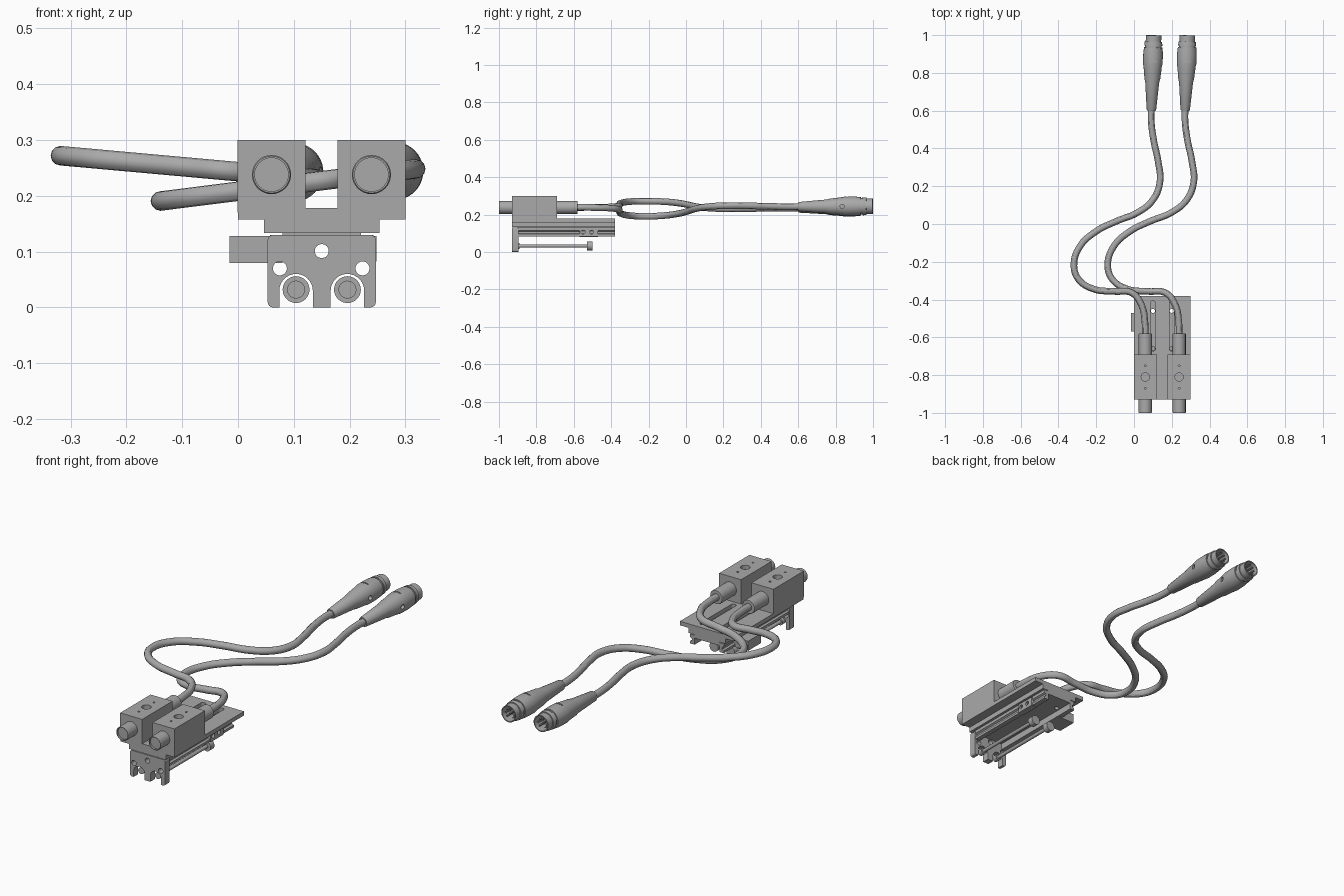
import bpy, bmesh, math
from mathutils import Vector

cube = bpy.data.objects.get("Cube")
if cube:
    bpy.data.objects.remove(cube, do_unlink=True)

GREY = (0.4, 0.4, 0.4, 1)
metal = bpy.data.materials.new("plain grey")
metal.use_nodes = True
metal.diffuse_color = GREY
metal.node_tree.nodes["Principled BSDF"].inputs["Base Color"].default_value = GREY
AXES = {"x": Vector((1, 0, 0)), "y": Vector((0, 1, 0)), "z": Vector((0, 0, 1))}
MID = 0.15


def finish(name, bm):
    bmesh.ops.recalc_face_normals(bm, faces=bm.faces)
    mesh = bpy.data.meshes.new(name)
    bm.to_mesh(mesh)
    bm.free()
    mesh.materials.append(metal)
    obj = bpy.data.objects.new(name, mesh)
    bpy.context.collection.objects.link(obj)
    return obj


def box(name, x0, x1, y0, y1, z0, z1):
    bm = bmesh.new()
    bmesh.ops.create_cube(bm, size=1)
    for v in bm.verts:
        v.co = Vector(((x0 + x1) / 2 + v.co.x * (x1 - x0),
                       (y0 + y1) / 2 + v.co.y * (y1 - y0),
                       (z0 + z1) / 2 + v.co.z * (z1 - z0)))
    return finish(name, bm)


def turned(name, start, direction, profile, sides=32):
    """Revolve (distance, radius) pairs about an axis; the ends are capped."""
    bm = bmesh.new()
    turn = Vector(direction).to_track_quat("Z", "Y")
    rings = []
    for d, r in profile:
        angles = [math.tau * i / sides for i in range(sides)]
        rings.append([bm.verts.new(Vector(start) + turn @ Vector(
            (r * math.cos(a), r * math.sin(a), d))) for a in angles])
    for a, b in zip(rings, rings[1:]):
        for i in range(sides):
            j = (i + 1) % sides
            bm.faces.new((a[i], a[j], b[j], b[i]))
    bm.faces.new(rings[0])
    bm.faces.new(rings[-1])
    return finish(name, bm)


def rod(name, start, axis, length, r, sides=32):
    return turned(name, start, AXES[axis], [(0, r), (length, r)], sides)


def extrude_y(name, points, y0, y1):
    bm = bmesh.new()
    face = bm.faces.new([bm.verts.new((x, y0, z)) for x, z in points])
    moved = bmesh.ops.extrude_face_region(bm, geom=[face])["geom"]
    bmesh.ops.translate(bm, vec=(0, y1 - y0, 0),
                        verts=[v for v in moved if isinstance(v, bmesh.types.BMVert)])
    return finish(name, bm)


def cut(obj, cutters):
    """Subtract the cutters, then discard them."""
    for c in cutters:
        m = obj.modifiers.new("cut", "BOOLEAN")
        m.operation, m.solver, m.object = "DIFFERENCE", "EXACT", c
    graph = bpy.context.evaluated_depsgraph_get()
    mesh = bpy.data.meshes.new_from_object(obj.evaluated_get(graph))
    obj.modifiers.clear()
    obj.data = mesh
    for c in cutters:
        bpy.data.objects.remove(c, do_unlink=True)


# Mounting plate with two long slots, and the carriage beneath it
plate = box("mounting_plate", 0, 0.30, -0.93, -0.38, 0.158, 0.178)
slots = []
for x in (0.1, 0.2):
    slots.append(box("slot", x - 0.013, x + 0.013, -0.66, -0.42, 0.15, 0.2))
    slots += [rod("slot_end", (x, y, 0.15), "z", 0.05, 0.013) for y in (-0.66, -0.42)]
cut(plate, slots)
carriage = box("carriage", 0.047, 0.253, -0.93, -0.38, 0.133, 0.158)

# Grooved channel rail, open underneath
half = [(0.07, 0.133), (0.07, 0.13), (0.093, 0.13), (0.093, 0.115),
        (0.084, 0.11), (0.084, 0.1), (0.093, 0.095), (0.093, 0.083),
        (0.068, 0.083), (0.068, 0.115)]
rail = extrude_y("channel_rail", [(MID + x, z) for x, z in half]
                 + [(MID - x, z) for x, z in reversed(half)], -0.9, -0.38)
for part in (carriage, rail):
    cut(part, [rod("screw_hole", (x, y, 0.1), "z", 0.1, 0.011)
               for x in (0.1, 0.2) for y in (-0.66, -0.46)])

# Front end plate with rounded corners, three holes and two arched notches
corners = [(0.053, 0, 0), (0.247, 0, 90), (0.247, 0.13, 180), (0.053, 0.13, 270)]
outline = []
for x, z, turn in corners:
    r = 0.01
    cx = x + (r if x < MID else -r)
    cz = z + (r if z < 0.05 else -r)
    for k in range(5):
        a = math.radians(180 + turn + 22.5 * k)
        outline.append((cx + r * math.cos(a), cz + r * math.sin(a)))
end_plate = extrude_y("front_end_plate", outline, -0.93, -0.895)
holes = [rod("hole", (x, -1, z), "y", 0.2, 0.0125)
         for x, z in ((0.15, 0.101), (0.075, 0.07), (0.223, 0.07))]
for x in (0.104, 0.196):
    arch = [(x + 0.03 * math.cos(math.pi * i / 16), 0.03 + 0.03 * math.sin(math.pi * i / 16))
            for i in range(17)]
    holes.append(extrude_y("notch", [(x + 0.03, -0.02)] + arch + [(x - 0.03, -0.02)], -1, -0.8))
cut(end_plate, holes)

# Adjusting rods with round heads
for side, x in (("right", 0.104), ("left", 0.196)):
    turned(side + "_adjusting_rod", (x, -0.915, 0.032), AXES["y"],
           [(0, 0.016), (0.025, 0.016), (0.025, 0.009), (0.385, 0.009),
            (0.385, 0.024), (0.415, 0.024)])

# Side blocks on the rail
box("right_side_block", -0.015, 0.08, -0.57, -0.47, 0.08, 0.128)
side_block = box("left_side_block", 0.215, 0.248, -0.57, -0.47, 0.082, 0.128)
cut(side_block, [rod("hole", (0.236, y, 0.107), "x", 0.05, 0.011) for y in (-0.55, -0.505)])


def smooth_cable(name, points):
    curve = bpy.data.curves.new(name, "CURVE")
    curve.dimensions = "3D"
    curve.bevel_depth = 0.0175
    curve.bevel_resolution = 4
    curve.resolution_u = 8
    curve.use_fill_caps = True
    spline = curve.splines.new("BEZIER")
    spline.bezier_points.add(len(points) - 1)
    for p, co in zip(spline.bezier_points, points):
        p.co = co
        p.handle_left_type = p.handle_right_type = "AUTO"
    obj = bpy.data.objects.new(name, curve)
    bpy.context.collection.objects.link(obj)
    mesh = bpy.data.meshes.new_from_object(
        obj.evaluated_get(bpy.context.evaluated_depsgraph_get()))
    bpy.data.objects.remove(obj, do_unlink=True)
    mesh.materials.clear()
    mesh.materials.append(metal)
    bpy.context.collection.objects.link(bpy.data.objects.new(name, mesh))


PATH = [(0.062, -0.6), (0.06, -0.52), (0.042, -0.43), (-0.01, -0.365), (-0.1, -0.357),
        (-0.21, -0.345), (-0.29, -0.295), (-0.316, -0.22), (-0.285, -0.12), (-0.2, -0.04),
        (-0.09, 0.015), (0.02, 0.06), (0.1, 0.125), (0.139, 0.22), (0.13, 0.33),
        (0.105, 0.45), (0.093, 0.55), (0.094, 0.62)]

# Sensor heads, each with its lens, cable and plug
for side, x, slope in (("right", 0.06, 0.09), ("left", 0.239, -0.126)):
    block = box(side + "_sensor_block", x - 0.061, x + 0.061, -0.93, -0.69, 0.17, 0.30)
    marks = [rod("hole", (x, y, 0.28), "z", 0.1, r)
             for y, r in ((-0.81, 0.022), (-0.75, 0.005), (-0.87, 0.005))]
    cut(block, marks)
    turned(side + "_lens_barrel", (x, -0.92, 0.238), -AXES["y"],
           [(0, 0.035), (0.077, 0.035), (0.08, 0.033), (0.08, 0.03), (0.07, 0.03)])
    turned(side + "_cable_gland", (x, -0.7, 0.238), AXES["y"],
           [(0, 0.035), (0.117, 0.035), (0.12, 0.033)])

    shift = x - 0.062
    smooth_cable(side + "_cable", [(px + shift, y, 0.238 + slope * (0.06 - px))
                                   for px, y in PATH])

    # Tapered plug with a ring groove and hollow end
    start = Vector((0.094 + shift, 0.6, 0.238 - slope * 0.034))
    axis = (Vector((0.106 + shift, 1, 0.245)) - start).normalized()
    plug = turned(side + "_plug", start, axis,
                  [(0, 0.022), (0.005, 0.025), (0.15, 0.037), (0.17, 0.042), (0.22, 0.047),
                   (0.25, 0.052), (0.3, 0.052), (0.335, 0.049), (0.335, 0.044),
                   (0.345, 0.044), (0.345, 0.048), (0.365, 0.046), (0.365, 0.041),
                   (0.399, 0.041), (0.399, 0.036), (0.34, 0.036)], 40)
    middle = start + axis * 0.235
    cut(plug, [rod("hole", middle + Vector((0.035, 0, 0)), "x", 0.04, 0.011),
               box("seam", middle.x - 0.02, middle.x + 0.02, 0.858, 0.864,
                   middle.z + 0.046, middle.z + 0.06)])
    for i in range(7):
        a = math.radians(45 * i - 45)
        foot = start + axis * 0.335 + Vector((math.cos(a), 0, math.sin(a))) * 0.023
        rod(side + "_plug_pin", foot, "y", 0.055, 0.004, 10)
    rod(side + "_plug_centre_pin", start + axis * 0.335, "y", 0.055, 0.004, 10)

# Smooth round surfaces, keep edges crisp
for obj in bpy.context.scene.objects:
    if obj.type == "MESH":
        bpy.ops.object.select_all(action="DESELECT")
        obj.select_set(True)
        bpy.context.view_layer.objects.active = obj
        bpy.ops.object.shade_smooth_by_angle(angle=math.radians(30))
